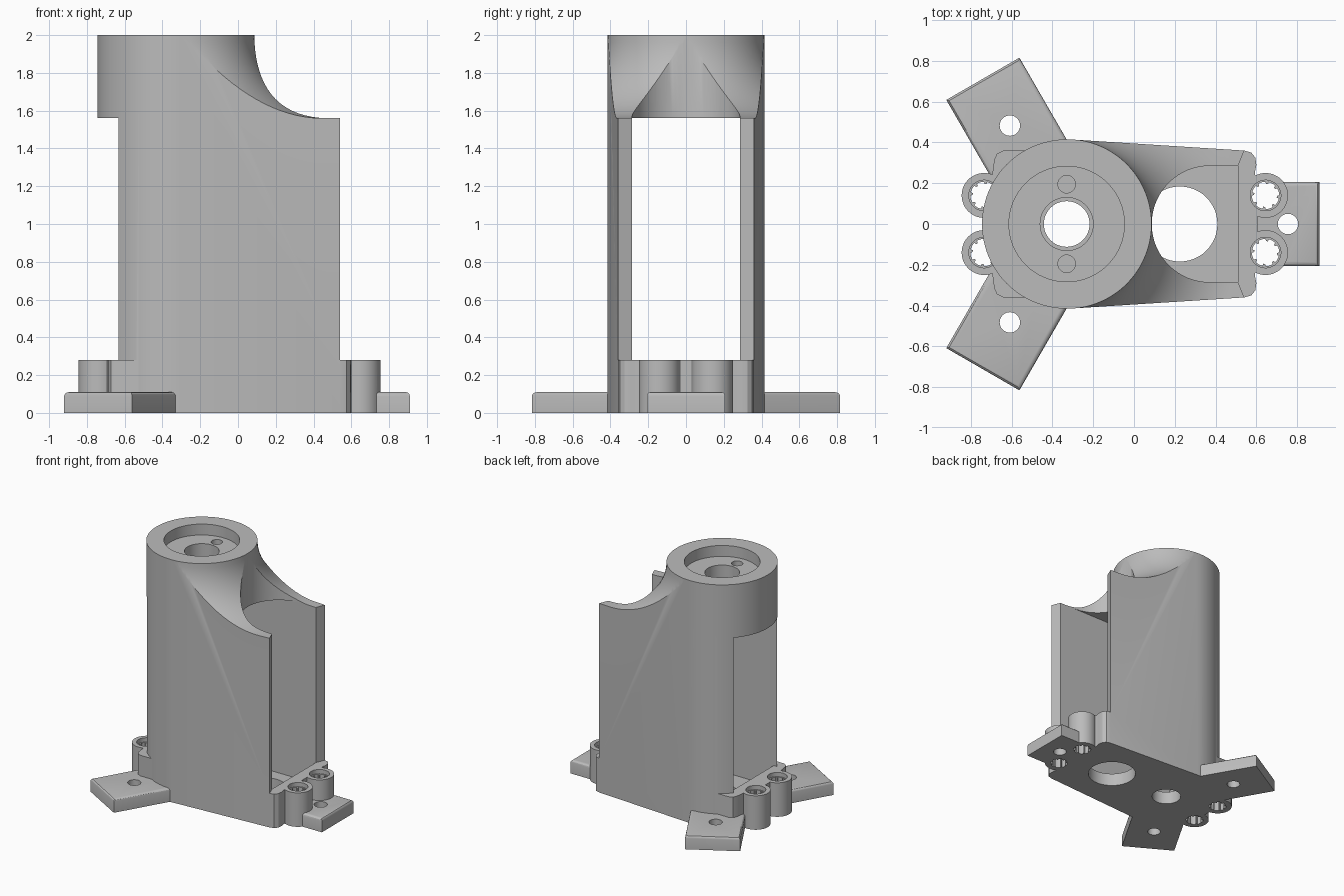
import bpy, bmesh
from math import sin, cos, pi, radians, acos, atan2, hypot

default = bpy.data.objects.get("Cube")
if default:
    bpy.data.objects.remove(default, do_unlink=True)

grey = bpy.data.materials.new("plain grey")
grey.use_nodes = True
colour = (0.5, 0.5, 0.5, 1)
grey.diffuse_color = colour
grey.node_tree.nodes["Principled BSDF"].inputs["Base Color"].default_value = colour

AXIS = -0.33          # x of the main tube
R = 0.415             # tube radius
TOP, CAP = 2.0, 1.56  # top of the tube, underside of the cap
LUG_TOP, FOOT_TOP = 0.28, 0.11
SLOT = 0.285          # half width of the slot


def finish(bm, name):
    bmesh.ops.recalc_face_normals(bm, faces=bm.faces)
    mesh = bpy.data.meshes.new(name)
    bm.to_mesh(mesh)
    bm.free()
    mesh.materials.append(grey)
    ob = bpy.data.objects.new(name, mesh)
    bpy.context.collection.objects.link(ob)
    return ob


def prism(name, points, z0, z1, bevel=0):
    bm = bmesh.new()
    face = bm.faces.new([bm.verts.new((x, y, z0)) for x, y in points])
    new = bmesh.ops.extrude_face_region(bm, geom=[face])["geom"]
    for v in new:
        if isinstance(v, bmesh.types.BMVert):
            v.co.z = z1
    if bevel:
        rim = [e for e in bm.edges if all(v.co.z == e.verts[0].co.z and v.co.z > z0 for v in e.verts)]
        bmesh.ops.bevel(bm, geom=rim, offset=bevel, segments=3, profile=0.5, affect='EDGES')
    return finish(bm, name)


def arc(cx, cy, r, a0, a1, n):
    return [(cx + r * cos(a0 + (a1 - a0) * i / n), cy + r * sin(a0 + (a1 - a0) * i / n))
            for i in range(n + 1)]


def disc(cx, cy, r, n=48):
    return arc(cx, cy, r, 0, 2 * pi, n)[:-1]


def rect(x0, x1, y):
    return [(x0, -y), (x1, -y), (x1, y), (x0, y)]


def combine(target, tool, operation):
    mod = target.modifiers.new("combine", 'BOOLEAN')
    mod.operation = operation
    mod.solver = 'EXACT'
    mod.object = tool
    bpy.context.view_layer.objects.active = target
    bpy.ops.object.modifier_apply(modifier=mod.name)
    bpy.data.objects.remove(tool, do_unlink=True)


def add(tool):
    combine(body, tool, 'UNION')


def cut(tool):
    combine(body, tool, 'DIFFERENCE')


# Tube with tangent side walls running to the open end
END_X, END_Y = 0.54, 0.36
tangent = atan2(END_Y, END_X - AXIS) + acos(R / hypot(END_X - AXIS, END_Y))
body = prism("motor_housing", arc(AXIS, 0, R, tangent, 2 * pi - tangent, 72)
             + [(END_X, -END_Y), (0.51, -SLOT), (0.51, SLOT), (END_X, END_Y)], 0, TOP)

# Swept concave shoulder around the tube
profile = [(0.416 + 0.44 * (1 - cos(t)), TOP - 0.44 * sin(t))
           for t in [i * pi / 36 for i in range(19)]]
profile += [(1.3, CAP), (1.3, 2.2), (0.416, 2.2)]
bm = bmesh.new()
steps = 72
rings = []
for i in range(steps + 1):
    a = -tangent + 2 * tangent * i / steps
    rings.append([bm.verts.new((AXIS + r * cos(a), r * sin(a), z)) for r, z in profile])
for a, b in zip(rings, rings[1:]):
    for j in range(len(profile)):
        k = (j + 1) % len(profile)
        bm.faces.new((a[j], a[k], b[k], b[j]))
bm.faces.new(rings[0])
bm.faces.new(rings[-1])
cut(finish(bm, "shoulder_cutter"))

# Through slot and round-ended channel open to the top
cut(prism("slot_cutter", rect(-1, 1, SLOT), LUG_TOP, CAP))
cut(prism("channel_cutter", arc(0.372, 0, SLOT, pi / 2, 3 * pi / 2, 48)
          + [(1, -SLOT), (1, SLOT)], 1.0, 2.2))

# Base plate with rounded corners
half = [(0.605, 0.2), (0.592, 0.25), (0.6, 0.29), (0.595, 0.325), (0.575, 0.35), (END_X, END_Y),
        (-0.64, 0.36), (-0.672, 0.345), (-0.685, 0.315), (-0.69, 0.28), (-0.7, 0.2)]
add(prism("base_plate", half + [(x, -y) for x, y in reversed(half)], 0, LUG_TOP))

# Screw lugs
lugs = [(x, s * 0.14) for x in (0.645, -0.735) for s in (-1, 1)]
for x, y in lugs:
    add(prism("lug", disc(x, y, 0.11), 0, LUG_TOP))

# Three mounting feet: angle, inner reach, outer reach, hole position
feet = [(0, 0.8, 1.24, 1.085), (120, 0.25, 0.822, 0.557), (240, 0.25, 0.822, 0.557)]
for angle, r0, r1, hole in feet:
    c, s = cos(radians(angle)), sin(radians(angle))
    outline = [(AXIS + r * c - w * s, r * s + w * c) for r, w in rect(r0, r1, 0.207)]
    add(prism("foot", outline, 0, FOOT_TOP, bevel=0.02))

# Pit in the base
cut(prism("pit_cutter", rect(-0.6, 0.51, SLOT), 0.105, 0.4))

# Holes in feet
for angle, r0, r1, hole in feet:
    c, s = cos(radians(angle)), sin(radians(angle))
    cut(prism("foot_hole", disc(AXIS + hole * c, hole * s, 0.05, 32), -0.1, 0.2))

# Ribbed holes in lugs
for x, y in lugs:
    ribbed = []
    for i in range(8):
        a = i * pi / 4
        ribbed += arc(x, y, 0.067, a, a + 0.55, 4) + arc(x, y, 0.056, a + 0.58, a + 0.75, 1)
    cut(prism("ribbed_hole", ribbed, -0.1, 0.26))
    cut(prism("lug_recess", disc(x, y, 0.075, 40), 0.245, 0.4))

# Floor holes, cap recess, shaft hole and cap screw holes
cut(prism("floor_hole", disc(0.225, 0, 0.184), -0.1, 0.2))
cut(prism("shaft_floor_hole", disc(AXIS, 0, 0.112), -0.1, 0.2))
cut(prism("cap_recess", disc(AXIS, 0, 0.283, 64), 1.91, 2.2))
cut(prism("shaft_hole", disc(AXIS, 0, 0.13), 1.4, 2.1))
for s in (-1, 1):
    cut(prism("cap_screw_hole", disc(AXIS, s * 0.195, 0.043, 32), 1.4, 2.1))

bpy.ops.object.select_all(action='DESELECT')
body.select_set(True)
bpy.context.view_layer.objects.active = body
bpy.ops.object.shade_smooth_by_angle(angle=radians(30))
